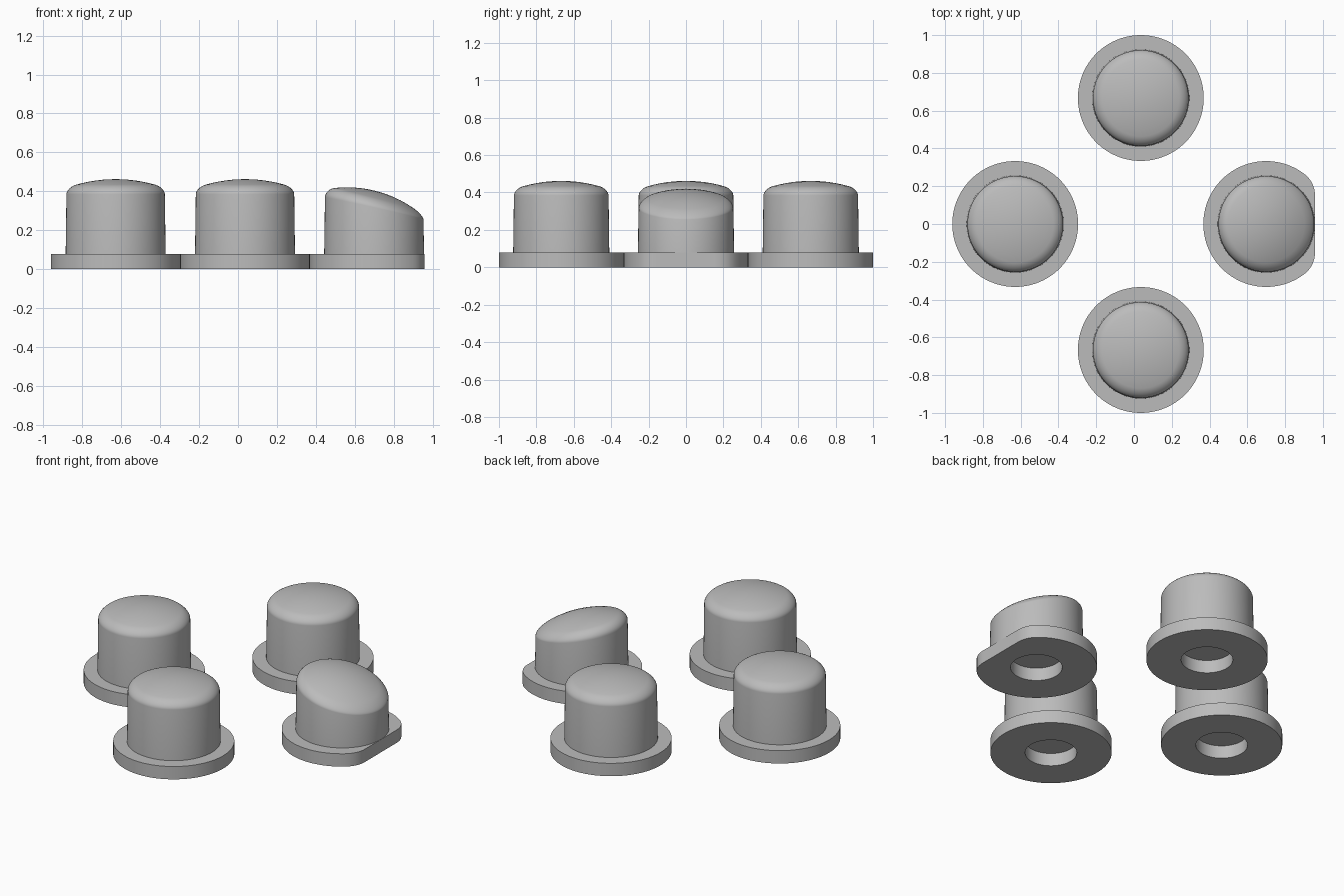
import bpy, bmesh, math

if "Cube" in bpy.data.objects:
    bpy.data.objects.remove(bpy.data.objects["Cube"])

SEGMENTS = 128
FLANGE_R, FLANGE_H = 0.333, 0.078
BODY_R, BODY_TOP_R = 0.257, 0.253
HOLE_R, HOLE_DEPTH = 0.142, 0.078
EDGE = 0.05          # rounding of the cap edge
FLAT, CORNER = 0.258, 0.14   # trimmed flange side and its corner radius

grey = bpy.data.materials.new("plain grey")
grey.use_nodes = True
colour = (0.5, 0.5, 0.5, 1)
grey.diffuse_color = colour
grey.node_tree.nodes["Principled BSDF"].inputs["Base Color"].default_value = colour


def flange_radius(angle, trimmed):
    """Round outline, optionally trimmed flat on +x with rounded corners."""
    if not trimmed:
        return FLANGE_R
    a = abs(math.atan2(math.sin(angle), math.cos(angle)))
    cx = FLAT - CORNER
    cy = math.sqrt((FLANGE_R - CORNER) ** 2 - cx ** 2)
    if a <= math.atan2(cy, FLAT):
        return FLAT / math.cos(a)
    if a < math.atan2(cy, cx):
        along = cx * math.cos(a) + cy * math.sin(a)
        return along + math.sqrt(along ** 2 - cx ** 2 - cy ** 2 + CORNER ** 2)
    return FLANGE_R


def button(name, x, y, peak, peak_x, curve, trimmed=False):
    bm = bmesh.new()

    def dome(r, a):
        d2 = (r * math.cos(a) - peak_x) ** 2 + (r * math.sin(a)) ** 2
        return peak - curve + math.sqrt(curve ** 2 - d2)

    def edge_z(r, a, lift):
        # The rounding is shallower where the cap slopes outward
        slope = (BODY_TOP_R - peak_x * math.cos(a)) / curve
        return dome(r, a) - EDGE * (1 - slope) * (1 - lift)

    def ring(radius, height):
        verts = []
        for i in range(SEGMENTS):
            a = 2 * math.pi * i / SEGMENTS
            r = radius(a) if callable(radius) else radius
            z = height(r, a) if callable(height) else height
            verts.append(bm.verts.new((r * math.cos(a), r * math.sin(a), z)))
        return verts

    def outline(a):
        return flange_radius(a, trimmed)

    # Underside hole, flange and wall
    rings = [ring(HOLE_R, HOLE_DEPTH), ring(HOLE_R, 0), ring(outline, 0),
             ring(outline, FLANGE_H), ring(BODY_R, FLANGE_H)]
    # Rounded edge of the cap
    steps = 8
    for k in range(steps + 1):
        t = math.pi / 2 * k / steps
        lift = math.sin(t)
        rings.append(ring(BODY_TOP_R - EDGE * (1 - math.cos(t)),
                          lambda r, a, s=lift: edge_z(r, a, s)))
    # Domed top
    inner = BODY_TOP_R - EDGE
    for k in range(5, 0, -1):
        rings.append(ring(inner * k / 6, dome))

    for low, high in zip(rings, rings[1:]):
        for i in range(SEGMENTS):
            j = (i + 1) % SEGMENTS
            bm.faces.new((low[i], low[j], high[j], high[i]))
    for loop, z in ((rings[0], HOLE_DEPTH), (rings[-1], dome(0, 0))):
        centre = bm.verts.new((0, 0, z))
        for i in range(SEGMENTS):
            bm.faces.new((loop[i], loop[(i + 1) % SEGMENTS], centre))
    bmesh.ops.recalc_face_normals(bm, faces=bm.faces)

    mesh = bpy.data.meshes.new(name)
    bm.to_mesh(mesh)
    bm.free()
    mesh.materials.append(grey)
    obj = bpy.data.objects.new(name, mesh)
    obj.location = (x, y, 0)
    bpy.context.collection.objects.link(obj)
    bpy.ops.object.select_all(action="DESELECT")
    obj.select_set(True)
    bpy.context.view_layer.objects.active = obj
    bpy.ops.object.shade_smooth_by_angle(angle=math.radians(30))


# Three plain domed buttons and one with a slanted cap and trimmed flange
button("right_button", -0.629, 0, 0.462, 0, 0.74)
button("back_button", 0.036, 0.667, 0.462, 0, 0.74)
button("front_button", 0.036, -0.667, 0.462, 0, 0.74)
button("slanted_left_button", 0.7, 0, 0.42, -0.14, 0.6, trimmed=True)
